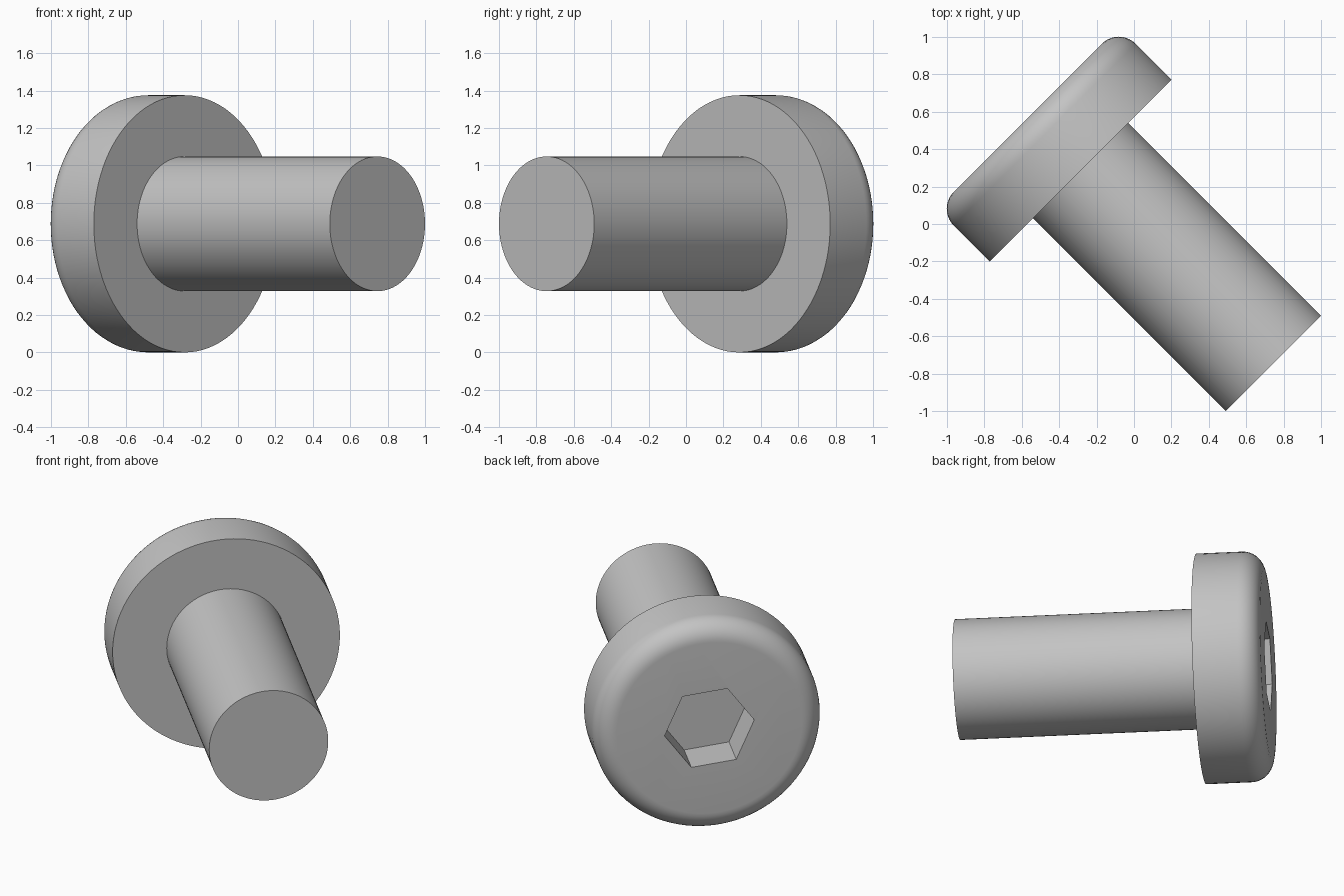
import bpy, bmesh, math
from mathutils import Matrix, Vector

if "Cube" in bpy.data.objects:
    bpy.data.objects.remove(bpy.data.objects["Cube"])

SEGMENTS = 96
HEAD_R, SHANK_R, HEX_R = 0.6875, 0.36, 0.273
TOP, UNDER, TIP = 0.803, 0.403, -1.054   # positions along the screw axis
FILLET, HEX_DEPTH = 0.127, 0.25

# Screw frame: local z runs out of the head, local y is world up
s = math.sqrt(0.5)
frame = Matrix(((-s, 0, -s, 0), (-s, 0, s, 0), (0, 1, 0, HEAD_R), (0, 0, 0, 1)))

metal = bpy.data.materials.new("grey_metal")
metal.diffuse_color = (0.55, 0.55, 0.55, 1)
metal.use_nodes = True
metal.node_tree.nodes["Principled BSDF"].inputs["Base Color"].default_value = metal.diffuse_color


def finish(name, bm):
    bmesh.ops.recalc_face_normals(bm, faces=bm.faces)
    mesh = bpy.data.meshes.new(name)
    bm.to_mesh(mesh)
    bm.free()
    mesh.materials.append(metal)
    obj = bpy.data.objects.new(name, mesh)
    bpy.context.collection.objects.link(obj)
    obj.matrix_world = frame
    return obj


def lathe(name, profile):
    """Stack of rings from (radius, height) pairs, capped at both ends."""
    bm = bmesh.new()
    rings = [[bm.verts.new((r * math.cos(a), r * math.sin(a), z))
              for a in (2 * math.pi * i / SEGMENTS for i in range(SEGMENTS))]
             for r, z in profile]
    for low, high in zip(rings, rings[1:]):
        for i in range(SEGMENTS):
            j = (i + 1) % SEGMENTS
            bm.faces.new((low[i], low[j], high[j], high[i]))
    bm.faces.new(rings[0][::-1])
    bm.faces.new(rings[-1])
    return finish(name, bm)


def select_only(obj):
    bpy.ops.object.select_all(action='DESELECT')
    obj.select_set(True)
    bpy.context.view_layer.objects.active = obj


# Head with rounded outer rim
arc = [(HEAD_R - FILLET + FILLET * math.cos(a), TOP - FILLET + FILLET * math.sin(a))
       for a in (math.pi / 2 * i / 10 for i in range(11))]
head = lathe("screw_head", [(HEAD_R, UNDER)] + arc)

# Plain shank, seated slightly into the head
shank = lathe("shank", [(SHANK_R, TIP), (SHANK_R, UNDER + 0.02)])

# Hexagonal socket cut into the head
bm = bmesh.new()
bmesh.ops.create_cone(bm, cap_ends=True, segments=6, radius1=HEX_R, radius2=HEX_R,
                      depth=2 * HEX_DEPTH)
angle = math.radians(6.5)
first = bm.verts[:][0].co
bmesh.ops.rotate(bm, verts=bm.verts, cent=(0, 0, 0),
                 matrix=Matrix.Rotation(angle - math.atan2(first.y, first.x), 3, 'Z'))
bmesh.ops.translate(bm, verts=bm.verts, vec=Vector((0, 0, TOP)))
cutter = finish("socket_cutter", bm)
cutter.hide_render = True

cut = head.modifiers.new("socket", 'BOOLEAN')
cut.operation = 'DIFFERENCE'
cut.solver = 'EXACT'
cut.object = cutter
bpy.context.view_layer.update()
select_only(head)
bpy.ops.object.modifier_apply(modifier=cut.name)
bpy.data.objects.remove(cutter)

# Smooth round walls, crisp edges
for obj in (head, shank):
    select_only(obj)
    bpy.ops.object.shade_smooth_by_angle(angle=math.radians(30))
